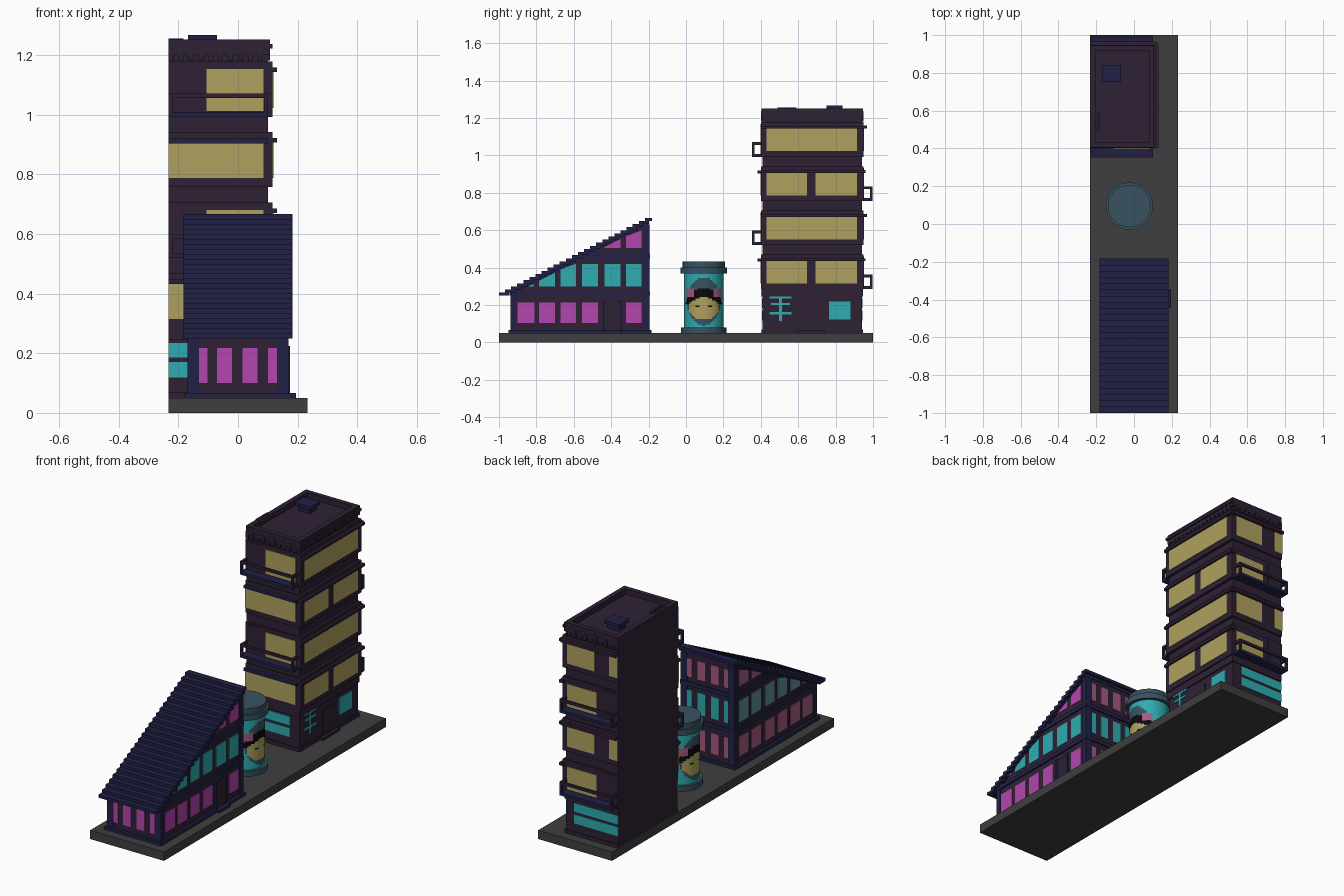
import bpy, bmesh, math

if "Cube" in bpy.data.objects:
    bpy.data.objects.remove(bpy.data.objects["Cube"])

def lin(c):
    c /= 255
    return c / 12.92 if c <= 0.04045 else ((c + 0.055) / 1.055) ** 2.4

def mat(name, r, g, b):
    m = bpy.data.materials.new(name)
    m.diffuse_color = (lin(r), lin(g), lin(b), 1)
    m.use_nodes = True
    m.node_tree.nodes["Principled BSDF"].inputs["Base Color"].default_value = m.diffuse_color
    return m

PURPLE = mat("dark_purple", 46, 33, 53)
NAVY = mat("navy", 33, 33, 70)
GREY = mat("dark_grey", 62, 62, 62)
YELLOW = mat("warm_yellow", 175, 160, 94)
TEAL = mat("bright_teal", 46, 172, 177)
MAGENTA = mat("magenta", 178, 70, 174)
PINK = mat("rose_pink", 165, 90, 128)
SLATE = mat("slate", 56, 82, 96)
BLACK = mat("black", 10, 8, 12)
MUTED = mat("muted_teal", 92, 142, 150)

def finish(name, bm, mats):
    bmesh.ops.recalc_face_normals(bm, faces=bm.faces)
    me = bpy.data.meshes.new(name)
    bm.to_mesh(me)
    bm.free()
    for m in mats:
        me.materials.append(m)
    ob = bpy.data.objects.new(name, me)
    bpy.context.collection.objects.link(ob)
    return ob

def boxes(name, m, *items):
    """One object made of boxes given as x0, x1, y0, y1, z0, z1."""
    bm = bmesh.new()
    for x0, x1, y0, y1, z0, z1 in items:
        vs = bmesh.ops.create_cube(bm, size=1)["verts"]
        for v in vs:
            v.co = ((x0 + x1) / 2 + v.co.x * (x1 - x0),
                    (y0 + y1) / 2 + v.co.y * (y1 - y0),
                    (z0 + z1) / 2 + v.co.z * (z1 - z0))
    return finish(name, bm, [m])

def prism(name, m, profile, x0, x1):
    """Extrude a y,z profile along x."""
    bm = bmesh.new()
    f = bm.faces.new([bm.verts.new((x0, y, z)) for y, z in profile])
    ext = bmesh.ops.extrude_face_region(bm, geom=[f])["geom"]
    for v in ext:
        if isinstance(v, bmesh.types.BMVert):
            v.co.x = x1
    return finish(name, bm, [m])

def drum(name, m, r, z0, z1, c=(-0.025, 0.095), n=36):
    bm = bmesh.new()
    bmesh.ops.create_cone(bm, cap_ends=True, segments=n, radius1=r, radius2=r, depth=z1 - z0)
    bmesh.ops.translate(bm, verts=bm.verts, vec=(c[0], c[1], (z0 + z1) / 2))
    return finish(name, bm, [m])

boxes("ground_slab", GREY, (-.233, .233, -1, 1, 0, .05))

# ---------- sloped-roof house ----------
def slope(y):
    return .25 + (y + 1) * .5

prism("house_walls", PURPLE, [(-.933, .05), (-.2, .05), (-.2, slope(-.2)), (-.933, slope(-.933))], -.165, .165)
boxes("roof_steps", NAVY, *[(-.182, .182, -1 + i * .0325, min(-.182, -.945 + i * .0325),
                             .25 + i / 60, .25 + (i + 1) / 60) for i in range(25)])
# plinth, floor bands and corner posts
boxes("house_plinth", NAVY, (-.18, .18, -.95, -.185, .05, .067))
boxes("house_bands", NAVY, (-.173, .173, -.94, -.192, .25, .272), (-.173, .173, -.56, -.192, .45, .472))
boxes("house_posts", NAVY, *[(s * .15 - .02, s * .15 + .02, a, b, .05, t) for s in (-1, 1)
                             for a, b, t in ((-.938, -.91, .255), (-.225, -.194, .63))])
for s in (-1, 1):
    prism("gable_trim", NAVY, [(-.93, .255), (-.2, slope(-.2) - .018), (-.2, slope(-.2)), (-.93, .285)],
          s * .16, s * .171)

# side windows, clipped below the roof slope
bays = [(-.90, -.81), (-.785, -.70), (-.67, -.587), (-.555, -.47), (-.437, -.35), (-.32, -.237)]
rows = [(.105, .215, MAGENTA, PINK), (.3, .42, TEAL, MUTED), (.505, .6, MAGENTA, PINK)]
for s in (-1, 1):
    for row, (z0, z1, right, left) in enumerate(rows):
        for i, (y0, y1) in enumerate(bays):
            if s == 1 and row == 0 and i == 4:
                continue  # door bay
            if row == 1 and i == 0:
                y0, y1 = -.845, -.815
            a, b = min(z1, slope(y0) - .022), min(z1, slope(y1) - .022)
            if a > z0:
                prism("house_side_window", right if s > 0 else left,
                      [(y0, z0), (y1, z0), (y1, b), (y0, a)], s * .16, s * .169)
# front and back windows
cols = [(-.137, -.102), (-.07, -.02), (.015, .065), (.1, .135)]
boxes("house_front_windows", MAGENTA, *[(a, b, -.937, -.93, .1, .217) for a, b in cols])
for z0, z1, c in ((.1, .217, PINK), (.3, .425, TEAL), (.5, .605, PINK)):
    boxes("house_back_windows", c, *[(a, b, -.205, -.196, z0, z1) for a, b in cols])
boxes("house_door", PURPLE, (.16, .172, -.43, -.36, .067, .215))
boxes("house_door_frame", NAVY, (.16, .175, -.445, -.43, .05, .225), (.16, .175, -.36, -.345, .05, .225),
      (.16, .195, -.445, -.345, .05, .067))

# ---------- round kiosk with a painted round face on both sides ----------
def paint(y, z):
    a = abs(y)
    if .055 < a < .092 and .245 < z < .285:
        return 2
    if abs(a - .03) < .011 and abs(z - .193) < .006:
        return 4
    if (y / .097) ** 2 + ((z - .19) / .1) ** 2 < 1 and z > .25 - .5 * a:
        return 4
    if (y / .08) ** 2 + ((z - .187) / .067) ** 2 < 1:
        return 3
    return 1 if (y / .09) ** 2 + ((z - .22) / .128) ** 2 < 1 else 0

N, ROWS, R, KX, KY = 60, 34, .106, -.025, .095
bm = bmesh.new()
rings = [[bm.verts.new((KX + R * math.cos(2 * math.pi * i / N), KY + R * math.sin(2 * math.pi * i / N),
                        .07 + .31 * j / ROWS)) for i in range(N)] for j in range(ROWS + 1)]
for j in range(ROWS):
    for i in range(N):
        k = (i + 1) % N
        f = bm.faces.new((rings[j][i], rings[j][k], rings[j + 1][k], rings[j + 1][i]))
        c = f.calc_center_median()
        if abs(c.x - KX) > .03:
            f.material_index = paint(c.y - KY, c.z)
finish("kiosk_drum", bm, [TEAL, SLATE, PINK, YELLOW, BLACK])
drum("kiosk_base", SLATE, .122, .05, .08)
drum("kiosk_rim", SLATE, .125, .37, .402)
drum("kiosk_cap", SLATE, .113, .402, .433)

# ---------- tower ----------
L, F = -.233, (.285, .52, .757, .993)  # left wall, floor levels
boxes("tower_core", PURPLE, (L, .1, .41, .94, .05, 1.222))
boxes("tower_ground_floor", PURPLE, (L, .107, .403, .945, .05, .07), (L, .107, .403, .945, .245, .29))
boxes("tower_floors", PURPLE, *[(L, .115, .402, .948, z, z + .185) for z in F])
boxes("side_ledges", PURPLE, *[(.1, .13, .402, .96, z + .15, z + .165) for z in F])

def plate(name, m, side, a, b, z0, z1, deep=False):
    """Thin panel on a tower wall; deep puts it on the recessed core."""
    if side == "right":
        x = .1 if deep else .115
        boxes(name, m, (x - .004, x + .004, a, b, z0, z1))
    else:
        y = (.41 if deep else .402) if side == "front" else (.94 if deep else .948)
        boxes(name, m, (a, b, y - .004, y + .004, z0, z1))

def balcony(z, y_out, y_in):
    y0, y1 = min(y_out, y_in), max(y_out, y_in)
    d = .013 if y_in > y_out else -.013
    o0, o1 = min(y_out, y_out + d), max(y_out, y_out + d)
    boxes("balcony_floor", NAVY, (L, .1, y0, y1, z, z + .016))
    boxes("balcony_rail", PURPLE, (L, .1, o0, o1, z + .063, z + .078),
          *[(x, x + .013, y0, y1, z + .063, z + .078) for x in (L, .087)],
          *[(x, x + .013, o0, o1, z, z + .07) for x in (L, .087)])

for i, z in enumerate(F):
    w0, w1 = z + .03, z + .15
    if i % 2 == 0:   # split side windows, full front window, back balcony
        plate("tower_window", YELLOW, "right", .43, .648, w0, w1)
        plate("tower_window", YELLOW, "right", .693, .913, w0, w1)
        plate("tower_window", YELLOW, "front", L, .085, w0, w1)
        plate("tower_window", YELLOW, "back", -.1, .085, z + .02, w1)
        boxes("window_ledge", NAVY, (L, .1, .383, .405, z + .147, z + .163))
        balcony(z, .998, .94)
        side, y = "back", .948
    else:            # wide side window, front balcony, narrow back window
        plate("tower_window", YELLOW, "right", .43, .913, w0, w1)
        plate("tower_window", YELLOW, "front", -.105, .085, z + .02, w1 + .01)
        plate("tower_window", YELLOW, "back", -.09, .085, w0, w1)
        plate("tower_window", YELLOW, "back", L, -.18, w0, w1)
        boxes("window_ledge", PURPLE, (L, .115, .945, .967, z + .15, z + .166))
        balcony(z, .352, .41)
        side, y = "front", .402
    plate("balcony_door", PURPLE, side, -.22, -.135, z, z + .175)

# ground floor strips, shop window, entrance and plain wall lattice
for side in ("front", "back"):
    for z0, z1 in ((.118, .17), (.185, .235)):
        plate("shop_strip", TEAL, side, L, .045, z0, z1, True)
plate("shop_window", TEAL, "right", .765, .88, .122, .22, True)
plate("entrance_door", PURPLE, "right", .62, .71, .05, .21, True)
boxes("entrance_step", PURPLE, (.1, .125, .59, .74, .05, .064))
boxes("wall_lattice", TEAL, (.097, .106, .497, .513, .115, .25), (.097, .106, .447, .563, .235, .25),
      (.097, .106, .455, .555, .2, .212), (.097, .106, .447, .563, .15, .163))

# parapet with dentils, and roof fittings
def frame(name, m, x0, x1, y0, y1, z0, z1, t):
    boxes(name, m, (x0, x0 + t, y0, y1, z0, z1), (x1 - t, x1, y0, y1, z0, z1),
          (x0, x1, y0, y0 + t, z0, z1), (x0, x1, y1 - t, y1, z0, z1))

frame("parapet", PURPLE, L, .107, .404, .946, 1.2, 1.252, .028)
boxes("parapet_lip", PURPLE, (.1, .115, .4, .95, 1.222, 1.237))
boxes("dentils", PURPLE, *[(.1, .108, .41 + i * .0333, .427 + i * .0333, 1.182, 1.222) for i in range(16)],
      *[(L + i * .0333, L + .017 + i * .0333, a, b, 1.182, 1.222) for i in range(10)
        for a, b in ((.402, .41), (.94, .948))])
boxes("roof_vent", NAVY, (-.155, -.083, .765, .825, 1.22, 1.25), (-.168, -.07, .752, .838, 1.25, 1.268))
frame("roof_hatch", PURPLE, L, -.183, .49, .59, 1.24, 1.256, .013)
